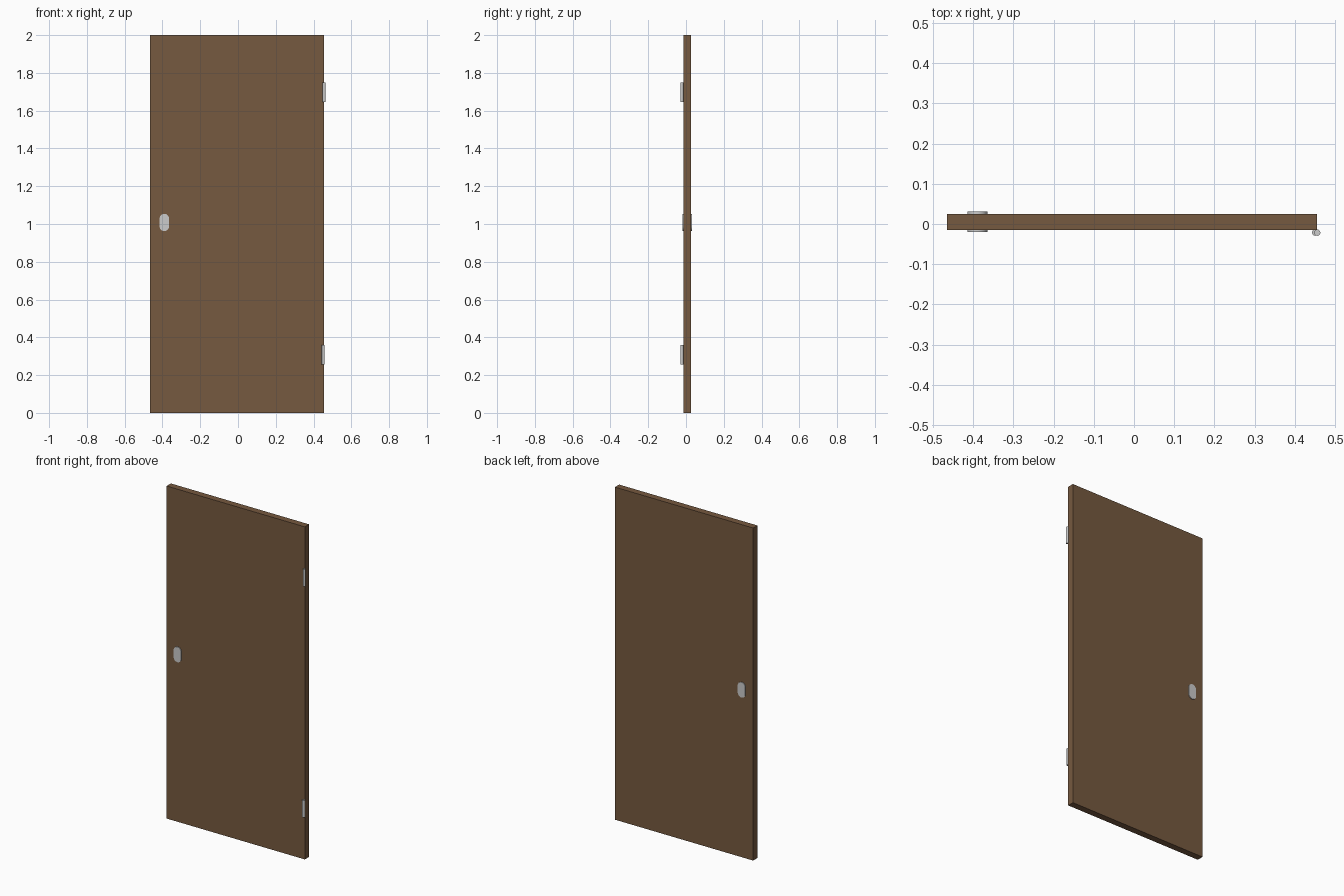
import bpy, bmesh, math

if "Cube" in bpy.data.objects:
    bpy.data.objects.remove(bpy.data.objects["Cube"])


def make_object(name, bm):
    bmesh.ops.recalc_face_normals(bm, faces=bm.faces)
    mesh = bpy.data.meshes.new(name)
    bm.to_mesh(mesh)
    bm.free()
    obj = bpy.data.objects.new(name, mesh)
    bpy.context.collection.objects.link(obj)
    return obj


def smooth(obj):
    bpy.ops.object.select_all(action='DESELECT')
    obj.select_set(True)
    bpy.context.view_layer.objects.active = obj
    bpy.ops.object.shade_smooth_by_angle(angle=math.radians(35))


# Door slab
bm = bmesh.new()
bmesh.ops.create_cube(bm, size=1)
bmesh.ops.scale(bm, vec=(0.92, 0.04, 2.0), verts=bm.verts)
bmesh.ops.translate(bm, vec=(-0.005, 0.0055, 1.0), verts=bm.verts)
door = make_object("door_panel", bm)
wood = bpy.data.materials.new("brown_wood")
wood.diffuse_color = (0.18, 0.10, 0.05, 1)
wood.use_nodes = True
wood.node_tree.nodes["Principled BSDF"].inputs["Base Color"].default_value = wood.diffuse_color
door.data.materials.append(wood)


# Rounded pull plates, one on each face
def pull_plate(name, y0, y1):
    bm = bmesh.new()
    r, half, n = 0.025, 0.021, 12
    verts = []
    for end in (0, 1):
        for i in range(n + 1):
            a = math.pi * (end + i / n)
            z = 1.008 + (half if end == 0 else -half) + r * math.sin(a)
            verts.append(bm.verts.new((-0.39 + r * math.cos(a), y0, z)))
    face = bm.faces.new(verts)
    ext = bmesh.ops.extrude_face_region(bm, geom=[face])
    moved = [v for v in ext["geom"] if isinstance(v, bmesh.types.BMVert)]
    bmesh.ops.translate(bm, vec=(0, y1 - y0, 0), verts=moved)
    smooth(make_object(name, bm))


pull_plate("front_pull_plate", -0.0195, -0.0135)
pull_plate("back_pull_plate", 0.0245, 0.0305)

# Hinge barrels beside the front right edge
for name, x, z in (("upper_hinge", 0.456, 1.698), ("lower_hinge", 0.451, 0.308)):
    bm = bmesh.new()
    bmesh.ops.create_cone(bm, cap_ends=True, segments=24, radius1=0.0078,
                          radius2=0.0078, depth=0.102)
    bmesh.ops.translate(bm, vec=(x, -0.0215, z), verts=bm.verts)
    smooth(make_object(name, bm))
